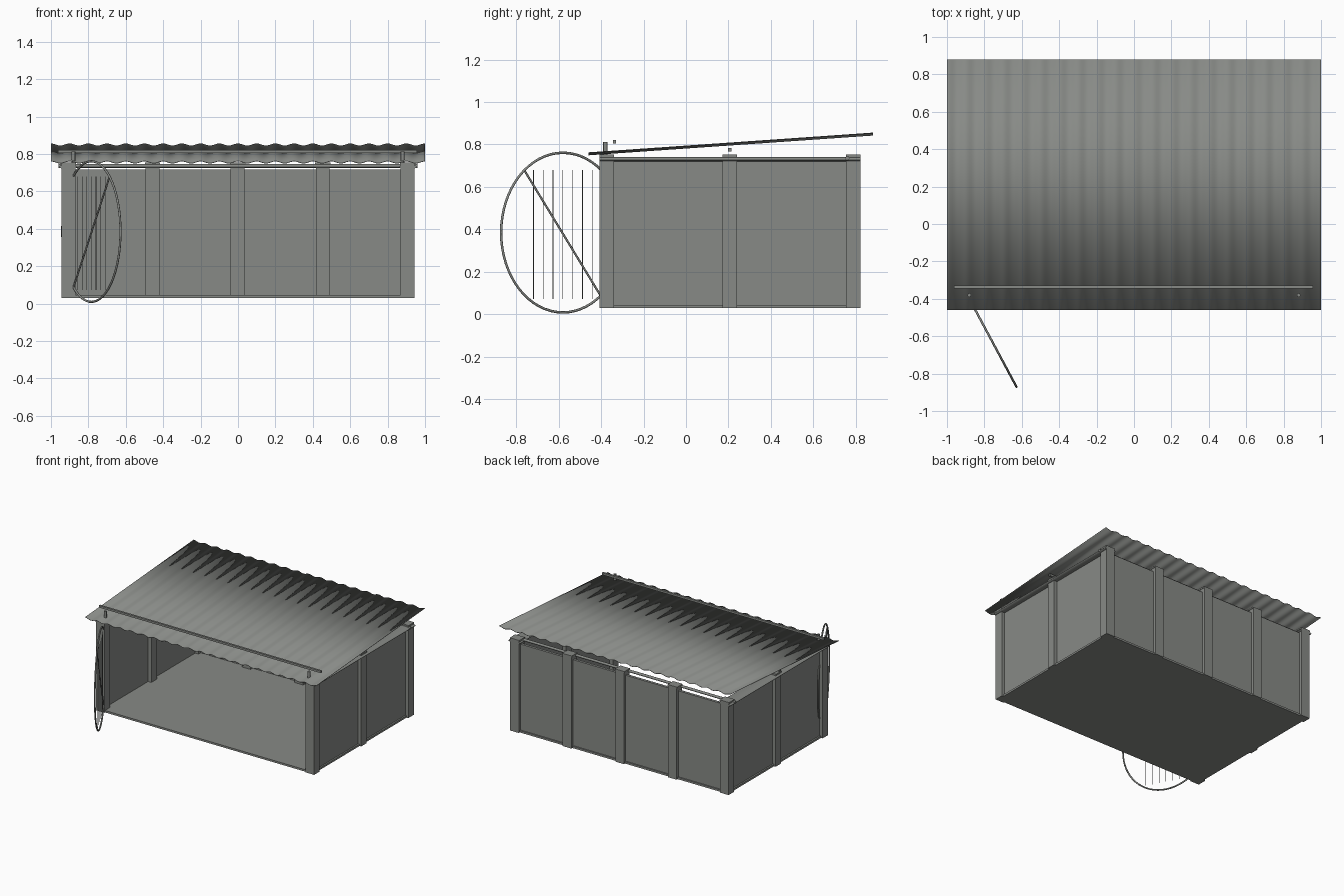
import bpy, bmesh, math
from mathutils import Vector

if "Cube" in bpy.data.objects:
    bpy.data.objects.remove(bpy.data.objects["Cube"])

grey = bpy.data.materials.new("weathered_grey")
grey.diffuse_color = (0.245, 0.255, 0.24, 1)
grey.use_nodes = True
grey.node_tree.nodes["Principled BSDF"].inputs["Base Color"].default_value = grey.diffuse_color


def add_mesh(name, bm):
    me = bpy.data.meshes.new(name)
    bm.to_mesh(me)
    bm.free()
    me.materials.append(grey)
    ob = bpy.data.objects.new(name, me)
    bpy.context.collection.objects.link(ob)
    return ob


def box(name, x0, x1, y0, y1, z0, z1):
    bm = bmesh.new()
    bmesh.ops.create_cube(bm, size=1)
    for v in bm.verts:
        v.co = ((x0 + x1) / 2 + v.co.x * (x1 - x0),
                (y0 + y1) / 2 + v.co.y * (y1 - y0),
                (z0 + z1) / 2 + v.co.z * (z1 - z0))
    return add_mesh(name, bm)


def rod(name, a, b, rx, ry=None, sides=12):
    """Round bar from a to b; rx, ry are the half sizes of its section."""
    a, b = Vector(a), Vector(b)
    d = b - a
    bm = bmesh.new()
    bmesh.ops.create_cone(bm, cap_ends=True, segments=sides, radius1=1, radius2=1, depth=d.length)
    rot = d.to_track_quat('Z', 'Y')
    for v in bm.verts:
        v.co = rot @ Vector((v.co.x * rx, v.co.y * (ry or rx), v.co.z)) + (a + b) / 2
    for f in bm.faces:
        f.smooth = len(f.verts) == 4
    return add_mesh(name, bm)


def post(name, x, y):
    box(name, x - 0.037, x + 0.037, y - 0.034, y + 0.034, 0.03, 0.745)
    box(name + "_cap", x - 0.041, x + 0.041, y - 0.034, y + 0.034, 0.743, 0.754)


# Floor and wall panels
box("floor", -0.93, 0.93, -0.40, 0.81, 0.03, 0.045)
box("back_wall", -0.91, 0.91, 0.78, 0.80, 0.04, 0.716)
for side, s in (("left", -1), ("right", 1)):
    box(side + "_wall", s * 0.908 - 0.01, s * 0.908 + 0.01, -0.40, 0.80, 0.04, 0.722)

    # Posts along each side, and the flattened beam across their tops
    for label, y in (("front", -0.374), ("middle", 0.207), ("back", 0.788)):
        post(f"{side}_{label}_post", s * 0.907, y)
    rod(side + "_beam", (s * 0.91, -0.408, 0.731), (s * 0.91, 0.822, 0.731), 0.05, 0.011, 16)

    # Pegs that stick up through the roof
    rod(side + "_roof_peg", (s * 0.88, -0.38, 0.74), (s * 0.88, -0.38, 0.812), 0.01)

# Back wall posts
for i, x in enumerate((-0.457, -0.002, 0.453)):
    post(f"back_post_{i + 1}", x, 0.788)

# Rails under and over the roof
rod("back_rail", (-0.96, 0.76, 0.736), (0.96, 0.76, 0.736), 0.01)
box("middle_rail", -0.96, 0.96, 0.199, 0.215, 0.768, 0.784)
box("front_rail", -0.962, 0.957, -0.345, -0.329, 0.804, 0.82)

# Corrugated sloping roof sheet
bm = bmesh.new()
waves, steps = 20, 10
rows = []
for y, z in ((-0.46, 0.756), (0.88, 0.849)):
    rows.append([bm.verts.new((-1 + 2 * i / (waves * steps), y,
                               z + 0.0055 * math.cos(2 * math.pi * i / steps)))
                 for i in range(waves * steps + 1)])
for i in range(waves * steps):
    f = bm.faces.new((rows[0][i], rows[0][i + 1], rows[1][i + 1], rows[1][i]))
    f.smooth = True
roof = add_mesh("corrugated_roof", bm)
mod = roof.modifiers.new("thickness", 'SOLIDIFY')
mod.thickness = 0.003
mod.offset = 0

# Oval gate standing open at the left front; t runs along the gate
centre = Vector((-0.784, -0.58, 0.385))
along = Vector((0.472, -0.881, 0)).normalized()


def gate(t, z):
    return centre + along * t + Vector((0, 0, z))


cu = bpy.data.curves.new("gate_frame", 'CURVE')
cu.dimensions = '3D'
cu.bevel_depth = 0.006
cu.bevel_resolution = 2
sp = cu.splines.new('POLY')
n = 64
sp.points.add(n - 1)
for i, p in enumerate(sp.points):
    a = 2 * math.pi * i / n
    p.co = (*gate(0.33 * math.cos(a), 0.376 * math.sin(a)), 1)
sp.use_cyclic_u = True
sp.use_smooth = True
cu.materials.append(grey)
bpy.context.collection.objects.link(bpy.data.objects.new("gate_frame", cu))

# Gate brace and thin upright bars
rod("gate_brace", gate(0.207, 0.295), gate(-0.207, -0.305), 0.005)
for i in range(7):
    t = (i - 3) * 0.0525
    rod(f"gate_bar_{i + 1}", gate(t, -0.313), gate(t, 0.295), 0.0018, sides=6)
